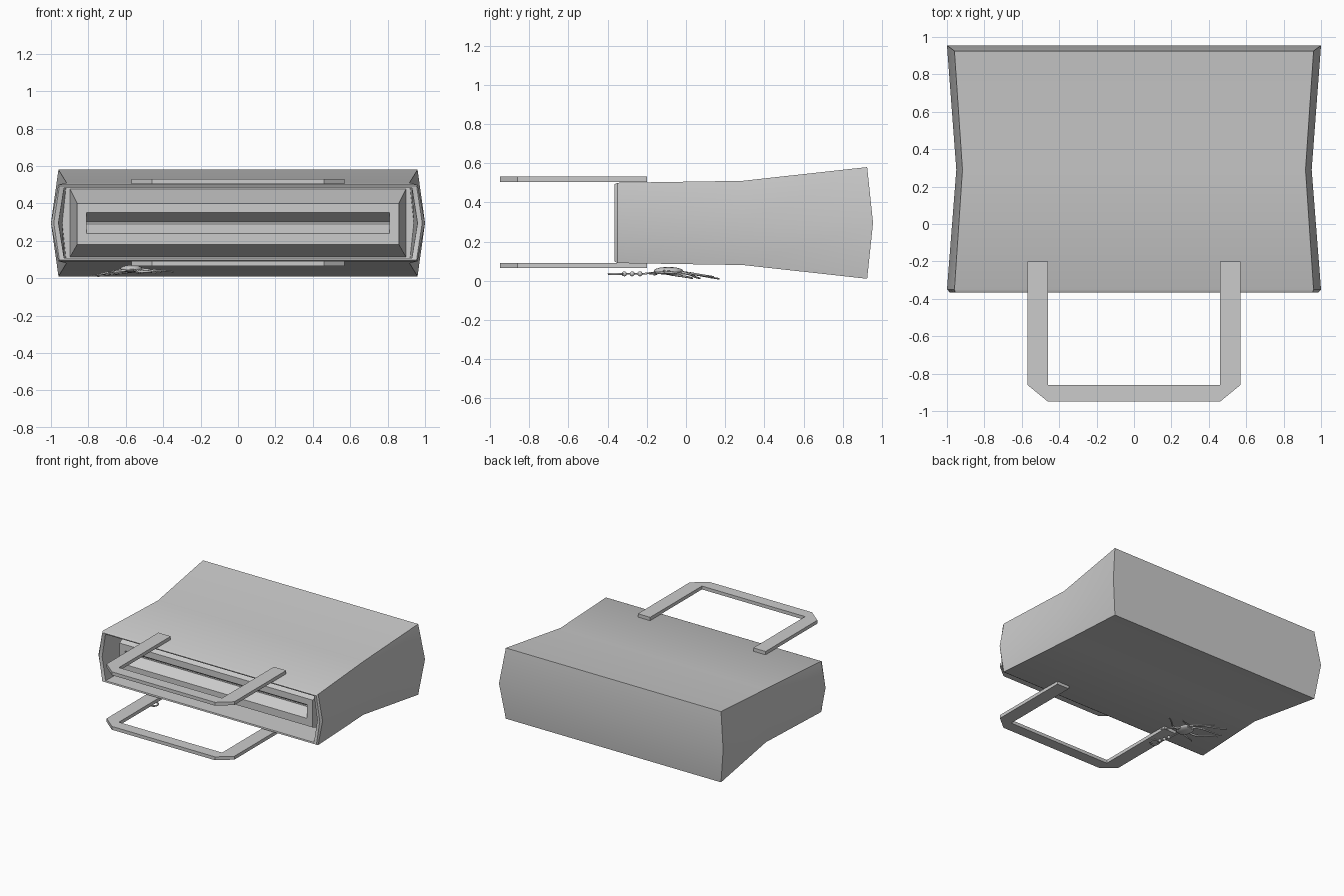
import bpy, bmesh, math
from mathutils import Vector

if "Cube" in bpy.data.objects:
    bpy.data.objects.remove(bpy.data.objects["Cube"])


def make_object(name, bm, smooth=None):
    bmesh.ops.recalc_face_normals(bm, faces=bm.faces)
    mesh = bpy.data.meshes.new(name)
    bm.to_mesh(mesh)
    bm.free()
    ob = bpy.data.objects.new(name, mesh)
    bpy.context.collection.objects.link(ob)
    if smooth:
        bpy.ops.object.select_all(action='DESELECT')
        bpy.context.view_layer.objects.active = ob
        ob.select_set(True)
        bpy.ops.object.shade_smooth_by_angle(angle=math.radians(smooth))
    return ob


def loft(name, rings, smooth=None):
    bm = bmesh.new()
    loops = [[bm.verts.new(p) for p in r] for r in rings]
    n = len(loops[0])
    for a, b in zip(loops, loops[1:]):
        for i in range(n):
            j = (i + 1) % n
            bm.faces.new((a[i], a[j], b[j], b[i]))
    # end caps are split along the middle so they can bulge
    for r in (loops[0], loops[-1]):
        if n == 6:
            bm.faces.new((r[0], r[1], r[2], r[5]))
            bm.faces.new((r[5], r[2], r[3], r[4]))
        else:
            bm.faces.new(r)
    return make_object(name, bm, smooth)


def hex_ring(x, xm, z0, z1, y, ym):
    zm = (z0 + z1) / 2
    return [(-x, y, z1), (x, y, z1), (xm, ym, zm),
            (x, y, z0), (-x, y, z0), (-xm, ym, zm)]


# bag body: back panel, waist, front rim, recessed interior
loft("bag_body", [
    hex_ring(0.96, 1.0, 0.01, 0.58, 0.925, 0.955),
    hex_ring(0.917, 0.95, 0.08, 0.51, 0.29, 0.29),
    hex_ring(0.96, 1.0, 0.09, 0.5, -0.35, -0.35),
    hex_ring(0.955, 0.985, 0.098, 0.492, -0.365, -0.365),
    hex_ring(0.93, 0.96, 0.108, 0.482, -0.36, -0.36),
    hex_ring(0.92, 0.94, 0.108, 0.482, -0.1, -0.1),
], 28)


def rect(x, z0, z1, y):
    return [(-x, y, z0), (x, y, z0), (x, y, z1), (-x, y, z1)]


# tapered closure strip with a V groove
loft("closure_strip", [
    rect(0.9, 0.11, 0.48, -0.09),
    rect(0.86, 0.18, 0.40, -0.28),
    rect(0.81, 0.24, 0.35, -0.28),
    rect(0.81, 0.29, 0.30, -0.2),
])

# two flat handles with chamfered corners
half = [(0.46, -0.2), (0.57, -0.2), (0.57, -0.86), (0.46, -0.95)]
outline = half + [(-x, y) for x, y in reversed(half)]
outline += [(-0.46, -0.86), (0.46, -0.86)]
for name, z in (("upper_handle", 0.504), ("lower_handle", 0.064)):
    bm = bmesh.new()
    f = bm.faces.new([bm.verts.new((x, y, z)) for x, y in outline])
    ext = bmesh.ops.extrude_face_region(bm, geom=[f])
    moved = [v for v in ext["geom"] if isinstance(v, bmesh.types.BMVert)]
    bmesh.ops.translate(bm, verts=moved, vec=(0, 0, 0.027))
    make_object(name, bm)


def tube(name, pts, radius, cyclic=False, tip=1.0):
    cu = bpy.data.curves.new(name, 'CURVE')
    cu.dimensions = '3D'
    cu.bevel_depth = radius
    cu.bevel_resolution = 1
    cu.use_fill_caps = True
    sp = cu.splines.new('POLY')
    sp.points.add(len(pts) - 1)
    for i, (q, p) in enumerate(zip(sp.points, pts)):
        q.co = (*p, 1)
        q.radius = 1 + (tip - 1) * i / (len(pts) - 1)
    sp.use_cyclic_u = cyclic
    ob = bpy.data.objects.new(name, cu)
    bpy.context.collection.objects.link(ob)


# hanging charm: ring, bead chain, disc and curling strands
tube("charm_ring", [(-0.5 + 0.035 * math.cos(i * math.tau / 14),
                     -0.36 + 0.035 * math.sin(i * math.tau / 14), 0.035)
                    for i in range(14)], 0.006, True)
centre = Vector((-0.57, -0.09, 0.05))
tube("charm_cord", [(-0.51, -0.325, 0.035), (-0.54, -0.22, 0.035), centre], 0.005)
for i in range(3):
    bm = bmesh.new()
    bmesh.ops.create_uvsphere(bm, u_segments=10, v_segments=6, radius=0.013)
    bmesh.ops.translate(bm, verts=bm.verts,
                        vec=(-0.513 - 0.01 * i, -0.315 + 0.04 * i, 0.035))
    make_object(f"charm_bead_{i + 1}", bm, 60)
bm = bmesh.new()
bmesh.ops.create_uvsphere(bm, u_segments=20, v_segments=10, radius=1)
bmesh.ops.scale(bm, verts=bm.verts, vec=(0.06, 0.075, 0.02))
bmesh.ops.translate(bm, verts=bm.verts, vec=centre)
make_object("charm_disc", bm, 60)

tips = [(-0.71, 0.19, 0.01), (-0.79, 0.0, 0.012), (-0.76, 0.1, 0.012),
        (-0.46, 0.05, 0.03), (-0.34, -0.05, 0.035), (-0.4, -0.16, 0.035),
        (-0.62, 0.15, 0.02), (-0.68, -0.18, 0.03)]
for k, t in enumerate(tips):
    t = Vector(t)
    d = t - centre
    side = Vector((-d.y, d.x, 0)) * (0.15 if k % 2 else -0.15)
    tube(f"charm_strand_{k + 1}",
         [centre + d * s + side * math.sin(s * math.pi * 1.5)
          for s in [i / 8 for i in range(9)]], 0.009, tip=0.5)
